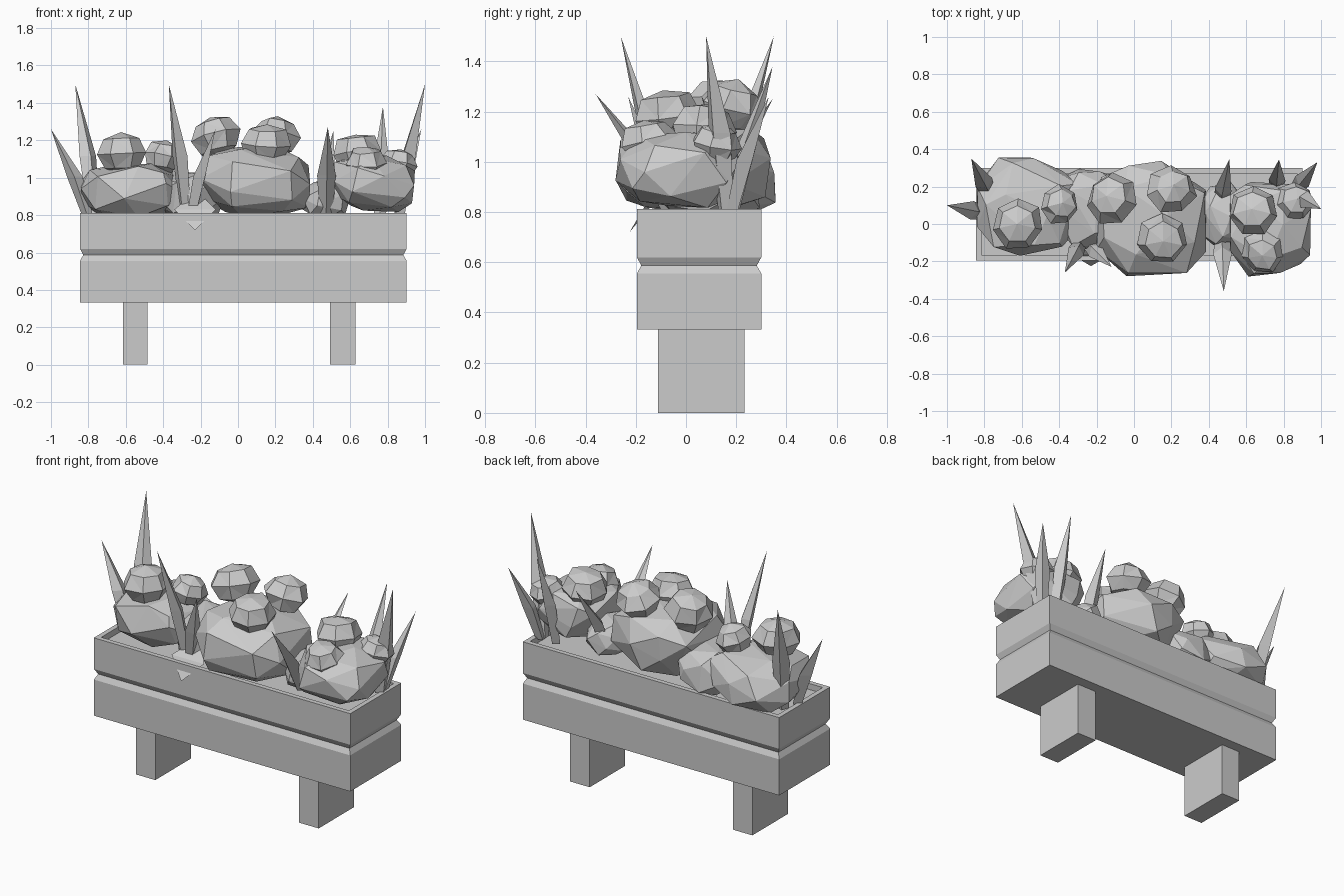
import bpy, bmesh, math, random
from mathutils import Vector

if "Cube" in bpy.data.objects:
    bpy.data.objects.remove(bpy.data.objects["Cube"])

random.seed(7)


def make_object(name, bm):
    bmesh.ops.recalc_face_normals(bm, faces=bm.faces)
    mesh = bpy.data.meshes.new(name)
    bm.to_mesh(mesh)
    bm.free()
    ob = bpy.data.objects.new(name, mesh)
    bpy.context.collection.objects.link(ob)
    return ob


def loft(bm, rings):
    """Bridge rings of points, capping both ends; a one-point ring makes a tip."""
    loops = [[bm.verts.new(p) for p in ring] for ring in rings]
    for a, b in zip(loops, loops[1:]):
        n = len(a)
        for i in range(n):
            j = (i + 1) % n
            if len(b) == 1:
                bm.faces.new((a[i], a[j], b[0]))
            else:
                bm.faces.new((a[i], a[j], b[j], b[i]))
    for end in (loops[0], loops[-1]):
        if len(end) > 2:
            bm.faces.new(end)


def rect(x0, x1, y0, y1, z, inset=0):
    return [(x0 + inset, y0 + inset, z), (x1 - inset, y0 + inset, z),
            (x1 - inset, y1 - inset, z), (x0 + inset, y1 - inset, z)]


def bush(name, centre, radii, lean=(0, 0), count=26):
    """Irregular chunky mound: hull of scattered points, boxier than a sphere."""
    bm = bmesh.new()
    for i in range(count):
        z = 1 - 2 * (i + .5) / count
        a = i * 2.39996 + random.uniform(-.3, .3)
        s = math.sqrt(1 - z * z)
        p = [math.copysign(abs(q) ** .8, q) for q in (s * math.cos(a), s * math.sin(a), z)]
        k = random.uniform(.92, 1.06)
        co = [c + r * k * q for c, r, q in zip(centre, radii, p)]
        co[0] += lean[0] * p[2]
        co[1] += lean[1] * p[2]
        co[2] = max(co[2], .79)
        bm.verts.new(co)
    hull = bmesh.ops.convex_hull(bm, input=bm.verts)
    loose = [v for v in bm.verts if not v.link_faces]
    bmesh.ops.delete(bm, geom=loose, context='VERTS')
    make_object(name, bm)


def bloom(name, centre, r, tilt):
    """Faceted dome with a fan of triangles on top."""
    bm = bmesh.new()
    bmesh.ops.create_uvsphere(bm, u_segments=7, v_segments=4, radius=r)
    turn = Vector((0, 0, 1)).rotation_difference(Vector((*tilt, 1)))
    for v in bm.verts:
        p = v.co * random.uniform(0.9, 1.06)
        p.z *= 0.8
        v.co = turn @ p + Vector(centre)
    bmesh.ops.triangulate(bm, faces=bm.faces)
    make_object(name, bm)


def blade(name, base, tip, width):
    base, tip = Vector(base), Vector(tip)
    # The blade rises steeply, is widest below the middle, then leans out
    mid = base.lerp(tip, 0.45)
    mid.x -= (tip.x - base.x) * 0.12
    mid.y -= (tip.y - base.y) * 0.12
    out = Vector((tip.x - base.x, tip.y - base.y, 0)).normalized()
    side = Vector((-out.y, out.x, 0))

    def ring(c, w):
        return [c + side * w / 2, c + out * w * 0.5, c - side * w / 2, c - out * w * 0.35]
    bm = bmesh.new()
    loft(bm, [ring(base, width * 0.7), ring(mid, width), [tip]])
    make_object(name, bm)


# Planter box: grooved sides, thin rim and recessed soil
bm = bmesh.new()
profile = [(0, .333), (0, .555), (.018, .587), (0, .62), (0, .812), (.03, .812), (.03, .775)]
loft(bm, [rect(-.845, .902, -.196, .3, z, i) for i, z in profile])
make_object("planter_box", bm)

# Feet
for name, x0, x1 in (("left_foot", -.615, -.485), ("right_foot", .493, .628)):
    bm = bmesh.new()
    loft(bm, [rect(x0, x1, -.112, .233, z) for z in (0, .34)])
    make_object(name, bm)

# Foliage mounds and the low leaves filling between them
for name, c, r, lean in (
        ("left_bush", (-.58, .09, .93), (.29, .28, .16), (.02, -.03)),
        ("centre_bush", (.10, .03, .98), (.32, .32, .20), (-.04, .02)),
        ("right_bush", (.73, -.02, .97), (.25, .27, .16), (-.02, .01)),
        ("left_filler", (-.26, .09, .90), (.19, .22, .14), (0, 0)),
        ("right_filler", (.47, .05, .88), (.13, .17, .11), (0, 0))):
    bush(name, c, r, lean)

# Rounded blooms resting on the mounds
for i, (x, y, z, r) in enumerate((
        (-.62, .00, 1.13, .14), (-.40, .10, 1.11, .11),
        (-.12, .13, 1.22, .145), (.20, .18, 1.22, .135), (.15, -.08, 1.18, .145),
        (.64, .07, 1.13, .14), (.69, -.15, 1.08, .12), (.86, .12, 1.07, .11))):
    cx = min((-.58, .1, .73), key=lambda c: abs(c - x))
    bloom(f"bloom_{i + 1}", (x, y, z), r, ((x - cx) * 1.2, y * 1.5))

# Pointed grass blades
for i, (base, tip, w) in enumerate((
        ((-.77, .16, .80), (-.87, .35, 1.50), .10),
        ((-.80, .06, .80), (-1.0, .10, 1.26), .10),
        ((-.28, -.09, .80), (-.37, -.26, 1.50), .09),
        ((-.25, -.10, .80), (-.12, -.23, 1.26), .09),
        ((.47, -.06, .80), (.48, -.36, 1.27), .10),
        ((.46, .10, .80), (.51, .345, 1.25), .09),
        ((.86, .16, .80), (1.0, .08, 1.50), .10),
        ((.86, .18, .80), (.98, .33, 1.26), .09),
        ((.76, .18, .80), (.775, .345, 1.38), .09))):
    blade(f"blade_{i + 1}", base, tip, w)

# Drooping leaf hanging over the front rim
bm = bmesh.new()
loft(bm, [[(-.34, -.16, .83), (-.12, -.16, .83), (-.22, -.05, .93)], [(-.23, -.225, .72)]])
make_object("drooping_leaf", bm)
